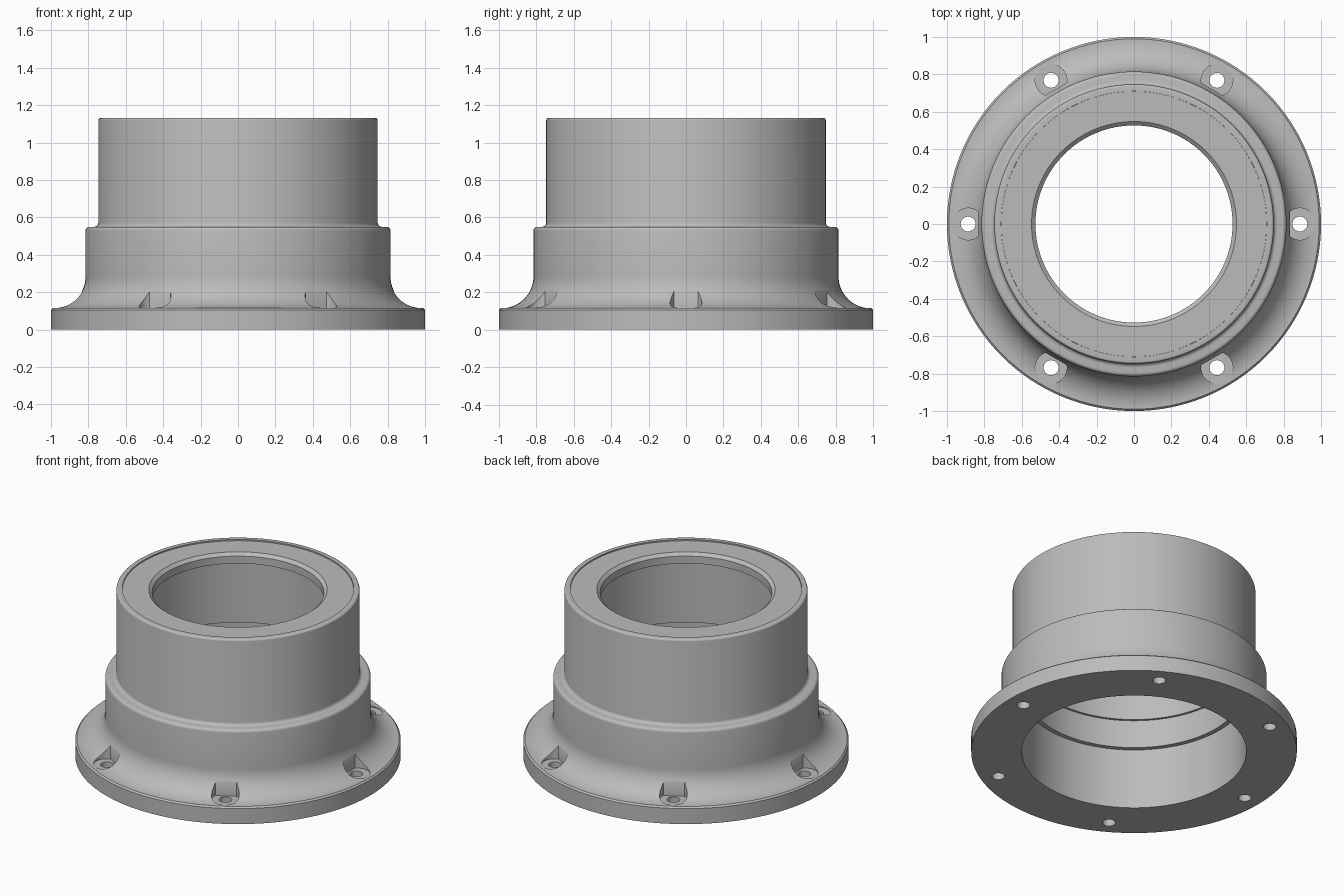
import bpy
import bmesh
import math
from mathutils import Matrix

if "Cube" in bpy.data.objects:
    bpy.data.objects.remove(bpy.data.objects["Cube"], do_unlink=True)

SEGMENTS = 128

grey = bpy.data.materials.new("machined grey")
grey.use_nodes = True
colour = (0.5, 0.5, 0.5, 1)
grey.diffuse_color = colour
grey.node_tree.nodes["Principled BSDF"].inputs["Base Color"].default_value = colour


def add_object(name, bm):
    bmesh.ops.recalc_face_normals(bm, faces=bm.faces)
    mesh = bpy.data.meshes.new(name)
    bm.to_mesh(mesh)
    bm.free()
    mesh.materials.append(grey)
    obj = bpy.data.objects.new(name, mesh)
    bpy.context.collection.objects.link(obj)
    return obj


def arc(cx, cz, radius, start, end, steps):
    """Points on an arc in the radius/height plane, angles in degrees."""
    angles = [math.radians(start + (end - start) * i / steps) for i in range(steps + 1)]
    return [(cx + radius * math.cos(a), cz + radius * math.sin(a)) for a in angles]


def lathe(name, profile):
    """Revolve a closed radius/height profile around the z axis."""
    bm = bmesh.new()
    rings = []
    for i in range(SEGMENTS):
        a = math.tau * i / SEGMENTS
        rings.append([bm.verts.new((r * math.cos(a), r * math.sin(a), z)) for r, z in profile])
    for i, ring in enumerate(rings):
        following = rings[(i + 1) % SEGMENTS]
        for j in range(len(profile)):
            k = (j + 1) % len(profile)
            bm.faces.new((ring[j], following[j], following[k], ring[k]))
    return add_object(name, bm)


def prism(bm, outline, bottom, top):
    """Extrude a flat outline from bottom to top."""
    face = bm.faces.new([bm.verts.new((x, y, bottom)) for x, y in outline])
    extruded = bmesh.ops.extrude_face_region(bm, geom=[face])["geom"]
    moved = [v for v in extruded if isinstance(v, bmesh.types.BMVert)]
    bmesh.ops.translate(bm, verts=moved, vec=(0, 0, top - bottom))


def select_only(obj):
    bpy.ops.object.select_all(action="DESELECT")
    obj.select_set(True)
    bpy.context.view_layer.objects.active = obj


def cut(target, name, outline, bottom, top):
    """Cut the same outline at six places around the flange."""
    bm = bmesh.new()
    for i in range(6):
        a = math.radians(60 * i)
        turned = [(x * math.cos(a) - y * math.sin(a), x * math.sin(a) + y * math.cos(a))
                  for x, y in outline]
        prism(bm, turned, bottom, top)
    cutter = add_object(name, bm)
    cutter.hide_render = True
    select_only(target)
    mod = target.modifiers.new(name, "BOOLEAN")
    mod.operation = "DIFFERENCE"
    mod.solver = "EXACT"
    mod.object = cutter
    bpy.ops.object.modifier_apply(modifier=mod.name)
    bpy.data.objects.remove(cutter, do_unlink=True)


# Flanged body: outside from the foot up, then the stepped bore back down
outside = [(0.69, 0), (1, 0), (1, 0.105), (0.99, 0.115)]
outside += arc(0.985, 0.285, 0.17, 270, 180, 14)
outside += arc(0.795, 0.53, 0.02, 0, 90, 4)
outside += arc(0.768, 0.571, 0.021, 270, 180, 4)
outside += arc(0.735, 1.12, 0.012, 0, 90, 4)
bore = [(0.71, 1.132), (0.71, 1.06), (0.645, 1.06), (0.645, 0.6),
        (0.66, 0.6), (0.66, 0.41), (0.69, 0.41)]
body = lathe("flanged_body", outside + bore)

# Flat-backed bolt pockets in the flange fillet, with through holes
pocket = [(max(x, 0.833), y) for x, y in arc(0.887, 0, 0.085, -130, 130, 24)]
cut(body, "bolt_pockets", pocket, 0.112, 0.35)
hole = arc(0.887, 0, 0.04, 0, 360, 24)[:-1]
cut(body, "bolt_holes", hole, -0.1, 0.3)

# End ring seated inside the top rim
ring = lathe("end_ring", [(0.7095, 1.055), (0.7095, 1.124), (0.548, 1.124),
                          (0.527, 1.105), (0.527, 1.055)])

for part in (body, ring):
    select_only(part)
    bpy.ops.object.shade_smooth_by_angle(angle=math.radians(30))
